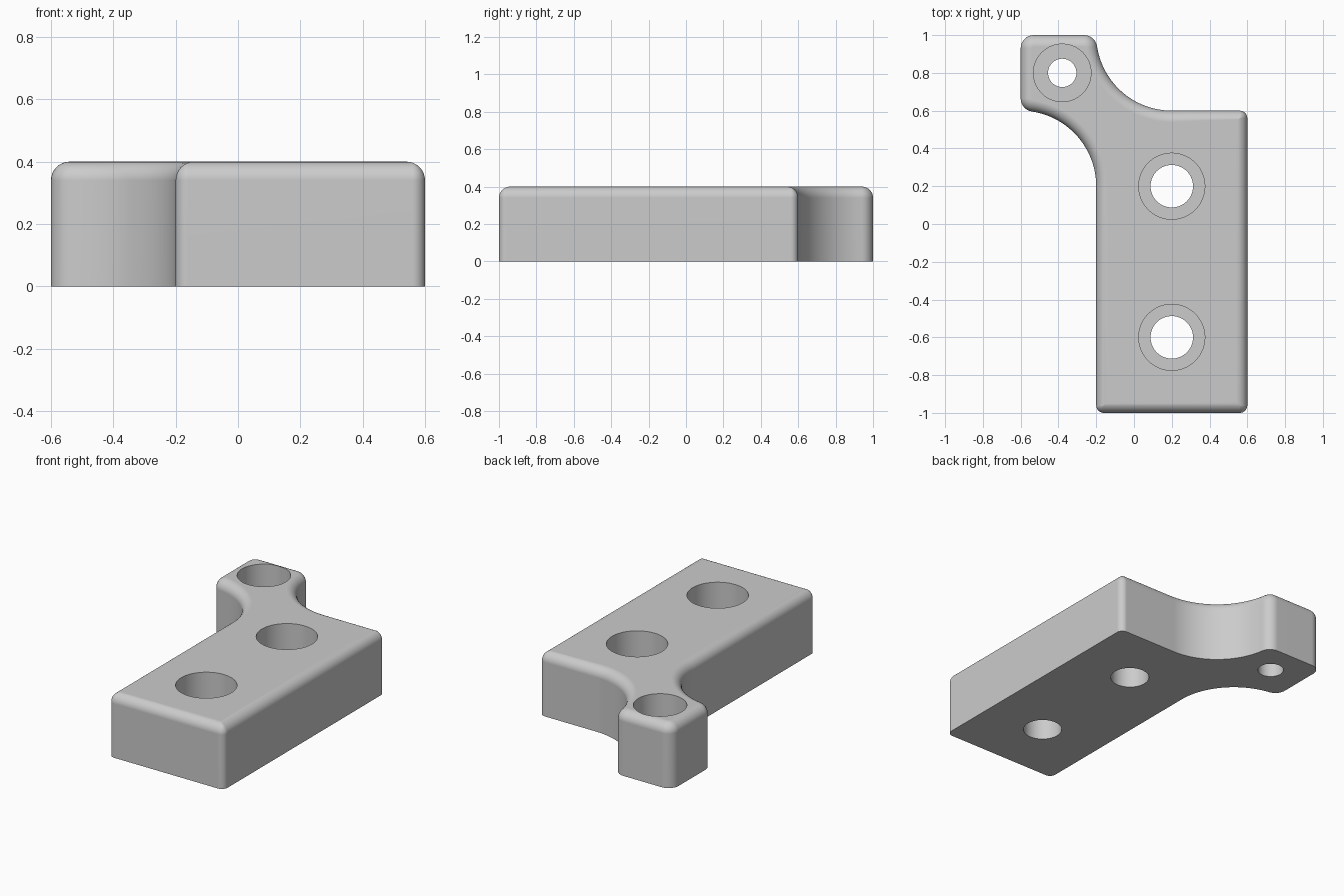
import bpy
import bmesh
from math import radians, degrees, cos, sin, sqrt, asin, pi

cube = bpy.data.objects.get("Cube")
if cube:
    bpy.data.objects.remove(cube, do_unlink=True)

HEIGHT, FILLET = 0.4, 0.06
BODY_R, TAB_R, SCOOP_R = 0.04, 0.07, 0.4

# One flat colour
grey = bpy.data.materials.new("light grey")
grey.use_nodes = True
colour = (0.6, 0.6, 0.6, 1)
grey.diffuse_color = colour
grey.node_tree.nodes["Principled BSDF"].inputs["Base Color"].default_value = colour

# Outline as arcs, counter-clockwise: centre x, y, radius, start and end angle
reach = sqrt((SCOOP_R + TAB_R) ** 2 - TAB_R ** 2)
lean = degrees(asin(TAB_R / (SCOOP_R + TAB_R)))
b, t = BODY_R, TAB_R
ARCS = [
    (-0.2 + b, -1 + b, b, 180, 270),
    (0.6 - b, -1 + b, b, 270, 360),
    (0.6 - b, 0.6 - b, b, 0, 90),
    (0.2, 1, SCOOP_R, 270, 180 + lean),
    (0.2 - reach, 1 - t, t, lean, 90),
    (-0.6 + t, 1 - t, t, 90, 180),
    (-0.6 + t, 0.2 + reach, t, 180, 270 - lean),
    (-0.6, 0.2, SCOOP_R, 90 - lean, 0),
]


def outline(inset):
    """Points of the outline moved inwards by inset."""
    points = []
    for cx, cy, r, start, end in ARCS:
        steps = 24 if r == SCOOP_R else 8
        radius = r - inset if end > start else r + inset
        if radius < 0:  # small corner collapses to a mitre
            mid = radians((start + end) / 2)
            cx += radius * sqrt(2) * cos(mid)
            cy += radius * sqrt(2) * sin(mid)
            radius = 0
        for i in range(steps + 1):
            a = radians(start + (end - start) * i / steps)
            points.append((cx + radius * cos(a), cy + radius * sin(a)))
    return points


def link(name, bm):
    mesh = bpy.data.meshes.new(name)
    bm.to_mesh(mesh)
    bm.free()
    mesh.materials.append(grey)
    obj = bpy.data.objects.new(name, mesh)
    bpy.context.collection.objects.link(obj)
    return obj


# Bracket body: straight walls, rounded top rim
bm = bmesh.new()
levels = [(0, 0)]
for i in range(9):
    a = i / 8 * pi / 2
    levels.append((FILLET * (1 - cos(a)), HEIGHT - FILLET + FILLET * sin(a)))
rings = [[bm.verts.new((x, y, z)) for x, y in outline(d)] for d, z in levels]
for low, high in zip(rings, rings[1:]):
    for i in range(len(low)):
        j = (i + 1) % len(low)
        bm.faces.new((low[i], low[j], high[j], high[i]))
bm.faces.new(rings[0][::-1])
bm.faces.new(rings[-1])
bmesh.ops.remove_doubles(bm, verts=bm.verts[:], dist=0.0001)
bmesh.ops.recalc_face_normals(bm, faces=bm.faces[:])
bracket = link("bracket", bm)


def stepped_cutter(x, y, bore, head, ledge):
    """Revolved cutter for a counterbored screw hole."""
    cutter = bmesh.new()
    profile = [(bore, -0.1), (bore, ledge), (head, ledge), (head, HEIGHT + 0.1)]
    count = 64
    loops = [[cutter.verts.new((x + r * cos(2 * pi * i / count),
                                y + r * sin(2 * pi * i / count), z))
              for i in range(count)] for r, z in profile]
    for low, high in zip(loops, loops[1:]):
        for i in range(count):
            j = (i + 1) % count
            cutter.faces.new((low[i], low[j], high[j], high[i]))
    cutter.faces.new(loops[0][::-1])
    cutter.faces.new(loops[-1])
    return link("hole_cutter", cutter)


# Screw holes: two in the body, a smaller one in the tab
bpy.context.view_layer.objects.active = bracket
for x, y, bore, head in ((0.2, 0.2, 0.1125, 0.175),
                         (0.2, -0.6, 0.1125, 0.175),
                         (-0.38, 0.8, 0.075, 0.1525)):
    cutter = stepped_cutter(x, y, bore, head, 0.2)
    cutter.hide_render = True
    cut = bracket.modifiers.new("screw_hole", "BOOLEAN")
    cut.operation = "DIFFERENCE"
    cut.solver = "EXACT"
    cut.object = cutter
    bpy.ops.object.modifier_apply(modifier=cut.name)
    bpy.data.objects.remove(cutter, do_unlink=True)

# Smooth rounds, sharp hole rims and base edge
for obj in bpy.context.selected_objects:
    obj.select_set(False)
bracket.select_set(True)
bpy.ops.object.shade_smooth_by_angle(angle=radians(35))
weighted = bracket.modifiers.new("even_shading", "WEIGHTED_NORMAL")
weighted.keep_sharp = True
